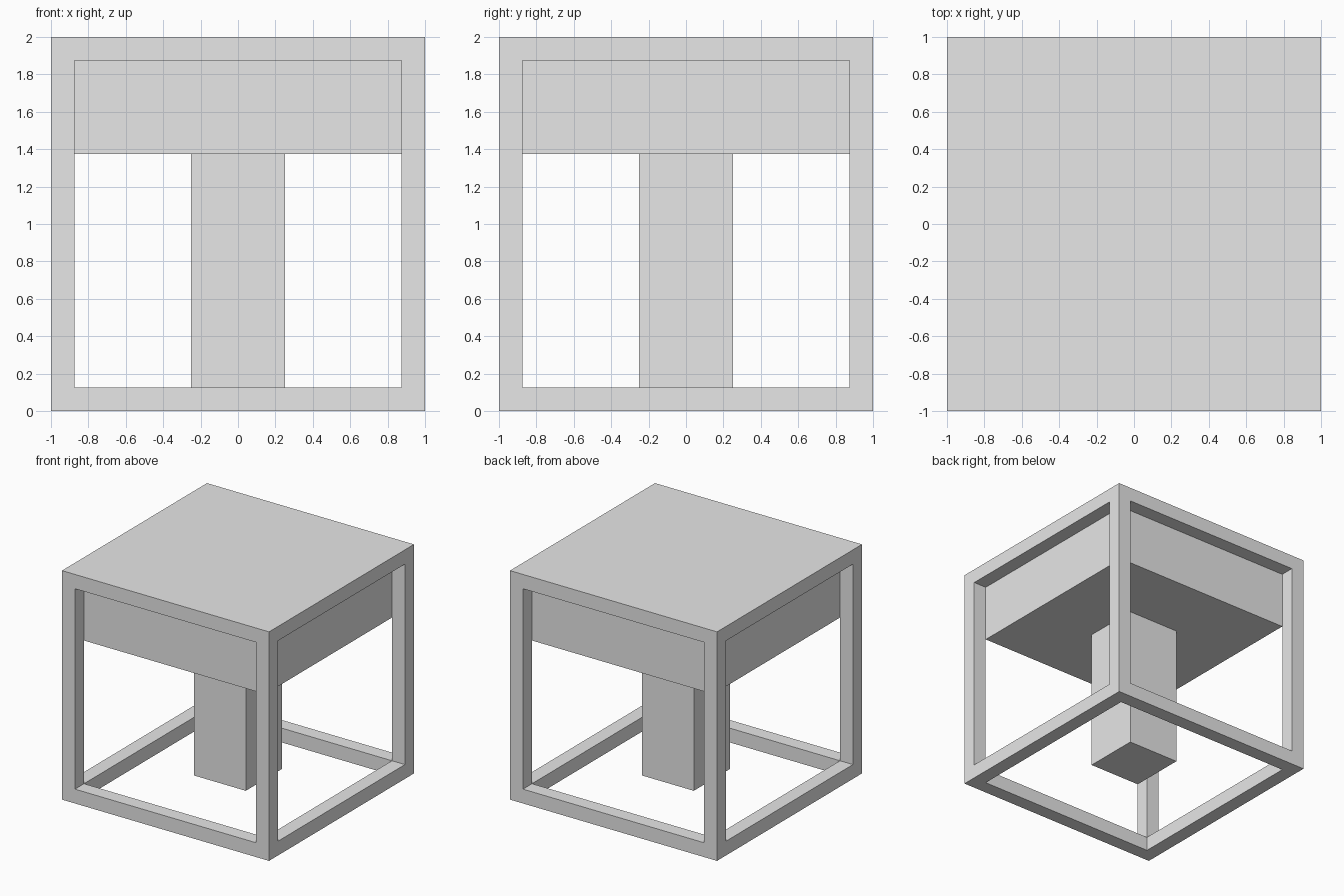
import bpy

default = bpy.data.objects.get("Cube")
if default:
    bpy.data.objects.remove(default, do_unlink=True)

# One plain grey for everything
grey = bpy.data.materials.new("light_grey")
grey.use_nodes = True
colour = (0.8, 0.8, 0.8, 1)
grey.diffuse_color = colour
grey.node_tree.nodes["Principled BSDF"].inputs["Base Color"].default_value = colour

BAR = 0.125          # thickness of the frame bars and the top
INNER = 1 - BAR      # inside half width of the frame
BLOCK_BASE = 1.375   # underside of the block below the top


def box(name, half_x, half_y, z0, z1):
    bpy.ops.mesh.primitive_cube_add(size=2, location=(0, 0, (z0 + z1) / 2))
    ob = bpy.context.object
    ob.name = name
    ob.scale = (half_x, half_y, (z1 - z0) / 2)
    bpy.ops.object.transform_apply(location=True, rotation=False, scale=True)
    ob.data.materials.append(grey)
    return ob


# Open cube frame with a closed top: windows cut through the sides and the base
frame = box("frame_and_top", 1, 1, 0, 2)
cutters = [
    box("side_window_cutter", 1.5, INNER, BAR, 2 - BAR),
    box("front_window_cutter", INNER, 1.5, BAR, 2 - BAR),
    box("base_opening_cutter", INNER, INNER, -0.5, 2 - BAR),
]
for cutter in cutters:
    cutter.hide_render = True
    cut = frame.modifiers.new(cutter.name, "BOOLEAN")
    cut.operation = "DIFFERENCE"
    cut.solver = "EXACT"
    cut.object = cutter

# Bake the cuts and discard the cutters
bpy.context.view_layer.objects.active = frame
for cutter in cutters:
    bpy.ops.object.modifier_apply(modifier=cutter.name)
for cutter in cutters:
    bpy.data.objects.remove(cutter, do_unlink=True)

# Block hung beneath the top, and the post hanging from it
box("under_block", INNER, INNER, BLOCK_BASE, 2 - BAR)
box("centre_post", 0.25, 0.25, BAR, BLOCK_BASE)
